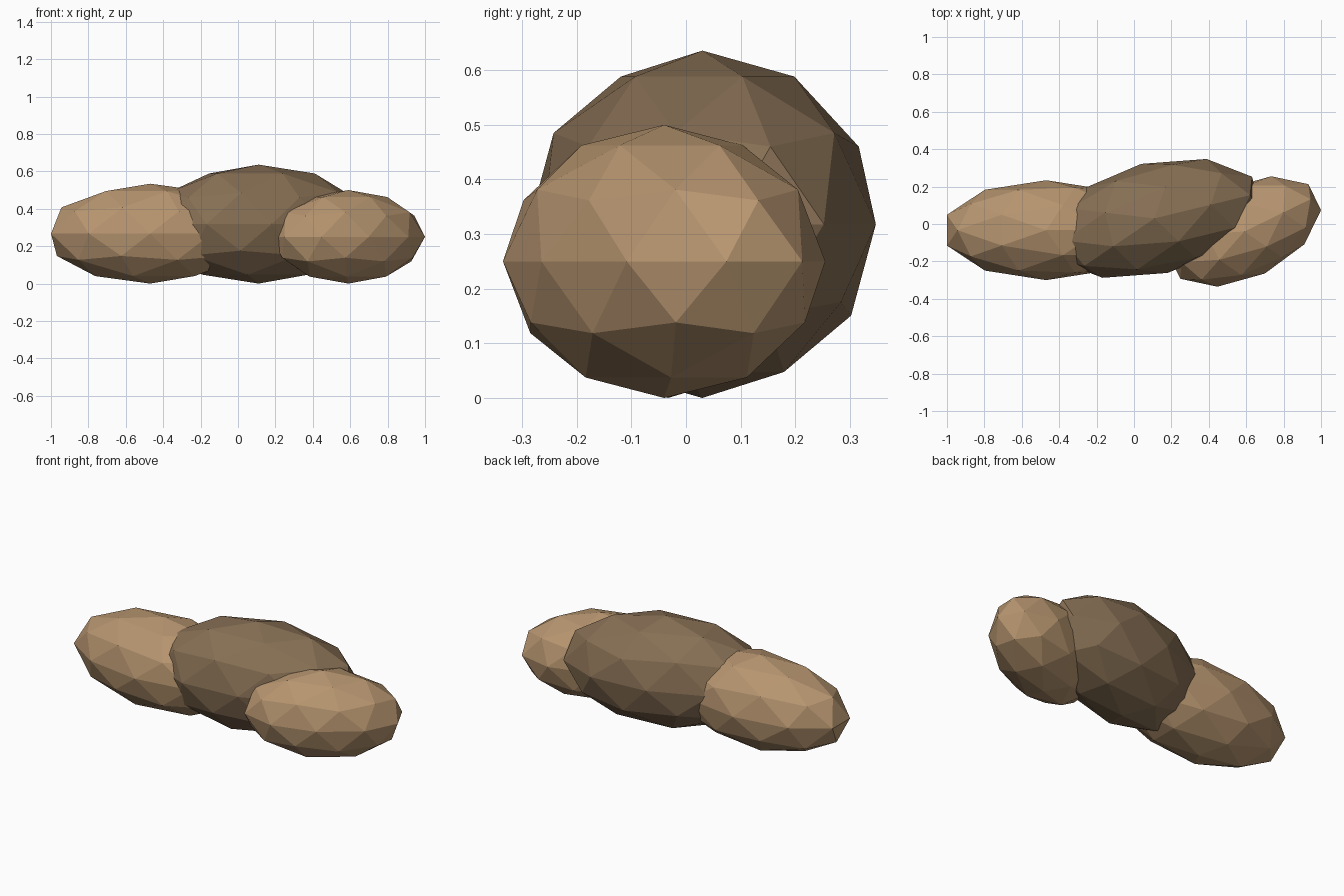
import bpy
from math import radians

if "Cube" in bpy.data.objects:
    bpy.data.objects.remove(bpy.data.objects["Cube"], do_unlink=True)


def make_material(name, rgb):
    mat = bpy.data.materials.new(name)
    mat.use_nodes = True
    mat.diffuse_color = (*rgb, 1)
    bsdf = next(n for n in mat.node_tree.nodes if n.type == "BSDF_PRINCIPLED")
    bsdf.inputs["Base Color"].default_value = (*rgb, 1)
    bsdf.inputs["Roughness"].default_value = 0.9
    return mat


light_tan = make_material("light tan stone", (0.47, 0.30, 0.16))
dark_brown = make_material("dark brown stone", (0.24, 0.158, 0.088))


def rock(name, x, y, radii, turn, mat):
    """Faceted, stretched boulder resting on the ground."""
    bpy.ops.mesh.primitive_ico_sphere_add(subdivisions=2, radius=1, location=(x, y, radii[2]))
    obj = bpy.context.object
    obj.name = name
    obj.scale = radii
    obj.rotation_euler.z = radians(turn)
    obj.data.materials.append(mat)
    bpy.ops.object.shade_flat()
    return obj


# Three overlapping boulders in a row
rock("right_rock", -0.47, -0.033, (0.557, 0.267, 0.267), 0, light_tan)
rock("middle_rock", 0.11, 0.03, (0.588, 0.30, 0.318), 13.7, dark_brown)
rock("left_rock", 0.59, -0.04, (0.44, 0.25, 0.25), 26, light_tan)
